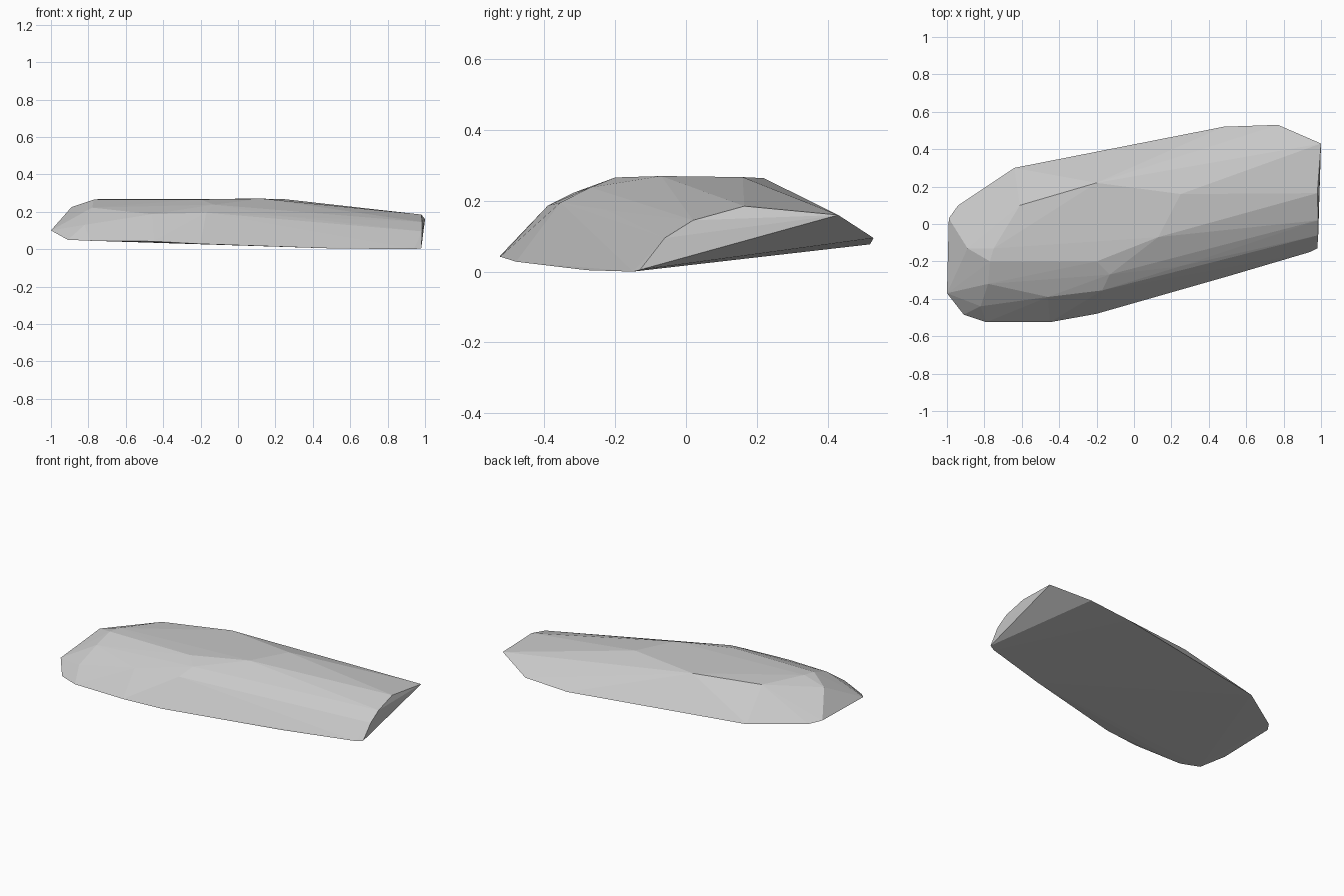
import bpy
import bmesh

# Remove the default object
default_cube = bpy.data.objects.get("Cube")
if default_cube:
    bpy.data.objects.remove(default_cube, do_unlink=True)


def flat_material(name, colour):
    """One plain colour for viewport and render."""
    material = bpy.data.materials.new(name)
    material.use_nodes = True
    material.diffuse_color = colour
    shader = material.node_tree.nodes["Principled BSDF"]
    shader.inputs["Base Color"].default_value = colour
    return material


def convex_stone(name, rings, material):
    """Wrap a faceted skin around the rings of corner points."""
    mesh = bpy.data.meshes.new(name)
    bm = bmesh.new()
    for ring in rings:
        for corner in ring:
            bm.verts.new(corner)
    hull = bmesh.ops.convex_hull(bm, input=bm.verts[:], use_existing_faces=False)
    loose = {v for v in hull["geom_interior"] if isinstance(v, bmesh.types.BMVert)}
    loose.update(v for v in bm.verts if not v.link_faces)
    bmesh.ops.delete(bm, geom=list(loose), context="VERTS")
    bmesh.ops.recalc_face_normals(bm, faces=bm.faces[:])
    for face in bm.faces:
        face.smooth = False
    bm.to_mesh(mesh)
    bm.free()
    mesh.materials.append(material)
    stone = bpy.data.objects.new(name, mesh)
    bpy.context.scene.collection.objects.link(stone)
    return stone


# Underside rim: front edge, then back edge, then the blunt left tip
front_rim = [(-.91, -.485, .05), (-.79, -.525, .045), (-.45, -.525, .042),
             (-.2, -.48, .028), (.5, -.28, .004), (.94, -.15, 0), (.98, -.13, .005)]
back_rim = [(.77, .53, .095), (.48, .52, .077), (-.64, .3, .085), (-.94, .1, .09)]
tip_edge = [(-.99, .03, .1), (-1, -.37, .1)]

# Sloping front shoulders, low to high
low_shoulder = [(-.82, -.44, .13), (-.46, -.39, .187), (-.17, -.355, .195),
                (.25, -.225, .175)]
high_shoulder = [(-.78, -.32, .222), (-.13, -.27, .238), (-.89, -.13, .225)]

# Nearly level crown
crown = [(-.77, -.2, .265), (-.2, -.2, .266), (.13, -.07, .27), (.25, .16, .267),
         (-.2, .22, .264), (-.61, .1, .255), (-.75, -.13, .267)]

# Broken end face
broken_end = [(.985, -.06, .095), (.985, .02, .145), (.98, .165, .185), (1, .43, .16)]

stone_grey = flat_material("stone grey", (.58, .58, .58, 1))
convex_stone("stone_slab",
             [front_rim, back_rim, tip_edge, low_shoulder, high_shoulder,
              crown, broken_end],
             stone_grey)
